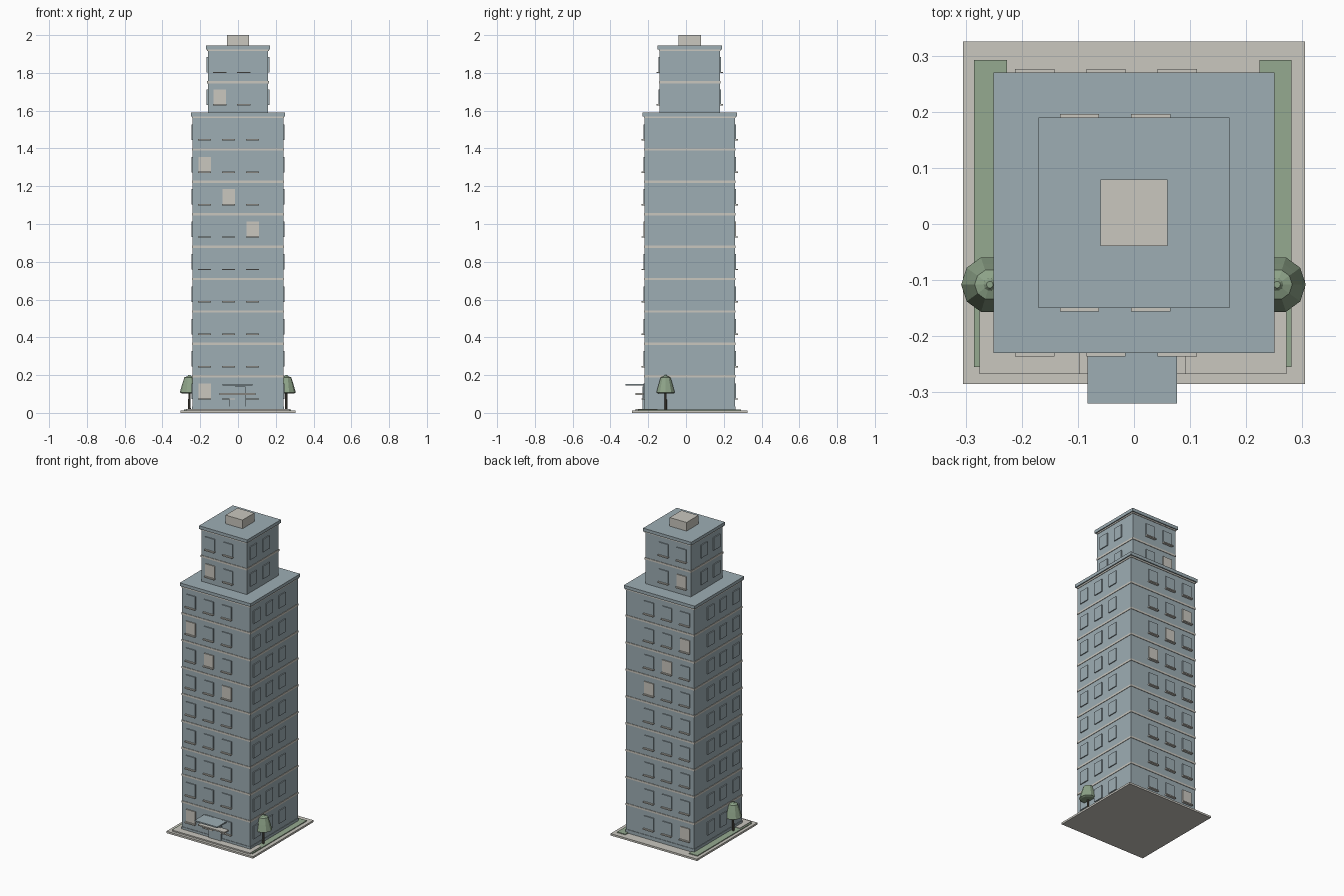
import bpy, bmesh, math

cube = bpy.data.objects.get("Cube")
if cube:
    bpy.data.objects.remove(cube, do_unlink=True)


def material(name, rgb):
    m = bpy.data.materials.new(name)
    m.use_nodes = True
    m.diffuse_color = (*rgb, 1)
    m.node_tree.nodes["Principled BSDF"].inputs["Base Color"].default_value = (*rgb, 1)
    return m


BLUE = material("blue grey", (0.34, 0.42, 0.455))
STONE = material("pale stone", (0.585, 0.57, 0.52))
GRASS = material("grass green", (0.30, 0.40, 0.28))
LEAF = material("leaf green", (0.27, 0.37, 0.25))
BARK = material("bark", (0.10, 0.09, 0.07))


def finish(bm, name, mat):
    mesh = bpy.data.meshes.new(name)
    bm.to_mesh(mesh)
    bm.free()
    mesh.materials.append(mat)
    ob = bpy.data.objects.new(name, mesh)
    bpy.context.collection.objects.link(ob)
    return ob


def boxes(name, mat, spans):
    """One object from boxes given as (x0, x1, y0, y1, z0, z1)."""
    bm = bmesh.new()
    for x0, x1, y0, y1, z0, z1 in spans:
        new = bmesh.ops.create_cube(bm, size=1)["verts"]
        for v in new:
            v.co.x = x1 if v.co.x > 0 else x0
            v.co.y = y1 if v.co.y > 0 else y0
            v.co.z = z1 if v.co.z > 0 else z0
    return finish(bm, name, mat)


CY = 0.02            # building centre in y
STOREY = 0.1715


def block(half, z0, z1):
    """Square box around the building centre."""
    return (-half, half, CY - half, CY + half, z0, z1)


# Site
boxes("ground_slab", STONE, [block(0.305, 0, 0.012)])
boxes("lawns", GRASS, [(-0.285, -0.226, -0.255, 0.292, 0.01, 0.017),
                       (0.224, 0.281, -0.255, 0.292, 0.01, 0.017)])
boxes("front_pavement", STONE, [(-0.275, 0.272, -0.267, -0.15, 0.01, 0.02)])


# Tower tiers
def tier(name, half, base, top, storeys, columns, first_sill, lit):
    boxes(name + "_walls", BLUE, [block(half, base, top - 0.01)])
    boxes(name + "_roof", BLUE, [block(half + 0.01, top - 0.02, top)])
    boxes(name + "_floor_bands", STONE,
          [block(half + 0.003, z - 0.006, z + 0.006)
           for z in (first_sill + 0.121 + i * STOREY for i in range(storeys))])
    panes, bright, sills = [], [], []
    w, h, t = 0.033, 0.082, 0.006
    for row in range(storeys):
        z = first_sill + row * STOREY
        for col in range(columns):
            a = -half + 0.063 + col * 0.127
            for s in (-1, 1):
                # front and back
                wall = CY + s * half
                y0, y1 = sorted((wall - s * 0.004, wall + s * t))
                pane = (a - w, a + w, y0, y1, z, z + h)
                (bright if (row, col) in lit else panes).append(pane)
                y0, y1 = sorted((wall, wall + s * 0.016))
                sills.append((a - w - 0.002, a + w + 0.002, y0, y1, z - 0.003, z + 0.004))
                # sides
                x0, x1 = sorted((s * (half - 0.004), s * (half + t)))
                panes.append((x0, x1, CY + a - w, CY + a + w, z, z + h))
    boxes(name + "_windows", BLUE, panes)
    boxes(name + "_lit_windows", STONE, bright)
    boxes(name + "_window_sills", STONE, sills)


tier("main_tower", 0.24, 0.01, 1.59, 9, 3, 0.073, {(0, 0), (5, 2), (6, 1), (7, 0)})
tier("upper_tower", 0.16, 1.58, 1.945, 2, 2, 1.63, {(0, 0)})
boxes("roof_box", STONE, [block(0.0595, 1.94, 2.0)])
boxes("wall_plinth", BLUE, [block(0.243, 0.01, 0.034)])

# Entrance
boxes("front_door", BLUE, [(-0.046, 0.04, -0.23, -0.215, 0.012, 0.14)])
boxes("entrance_ledge", STONE, [(-0.097, 0.092, -0.267, -0.215, 0.096, 0.104)])
boxes("entrance_canopy", BLUE, [(-0.083, 0.077, -0.32, -0.215, 0.146, 0.154)])


# Trees
def lathe(name, mat, profile, x, y, sides=10):
    bm = bmesh.new()
    rings = [[bm.verts.new((x + r * math.cos(i * math.tau / sides),
                            y + r * math.sin(i * math.tau / sides), z))
              for i in range(sides)] for r, z in profile]
    for low, high in zip(rings, rings[1:]):
        for i in range(sides):
            j = (i + 1) % sides
            bm.faces.new((low[i], low[j], high[j], high[i]))
    bm.faces.new(rings[0][::-1])
    bm.faces.new(rings[-1])
    return finish(bm, name, mat)


CROWN = [(0.041, 0.103), (0.051, 0.108), (0.039, 0.15), (0.027, 0.188),
         (0.011, 0.194), (0.006, 0.2)]
for side, x in (("left", 0.255), ("right", -0.257)):
    lathe(side + "_tree_trunk", BARK, [(0.007, 0.012), (0.006, 0.11)], x, -0.108)
    lathe(side + "_tree_crown", LEAF, CROWN, x, -0.108)
